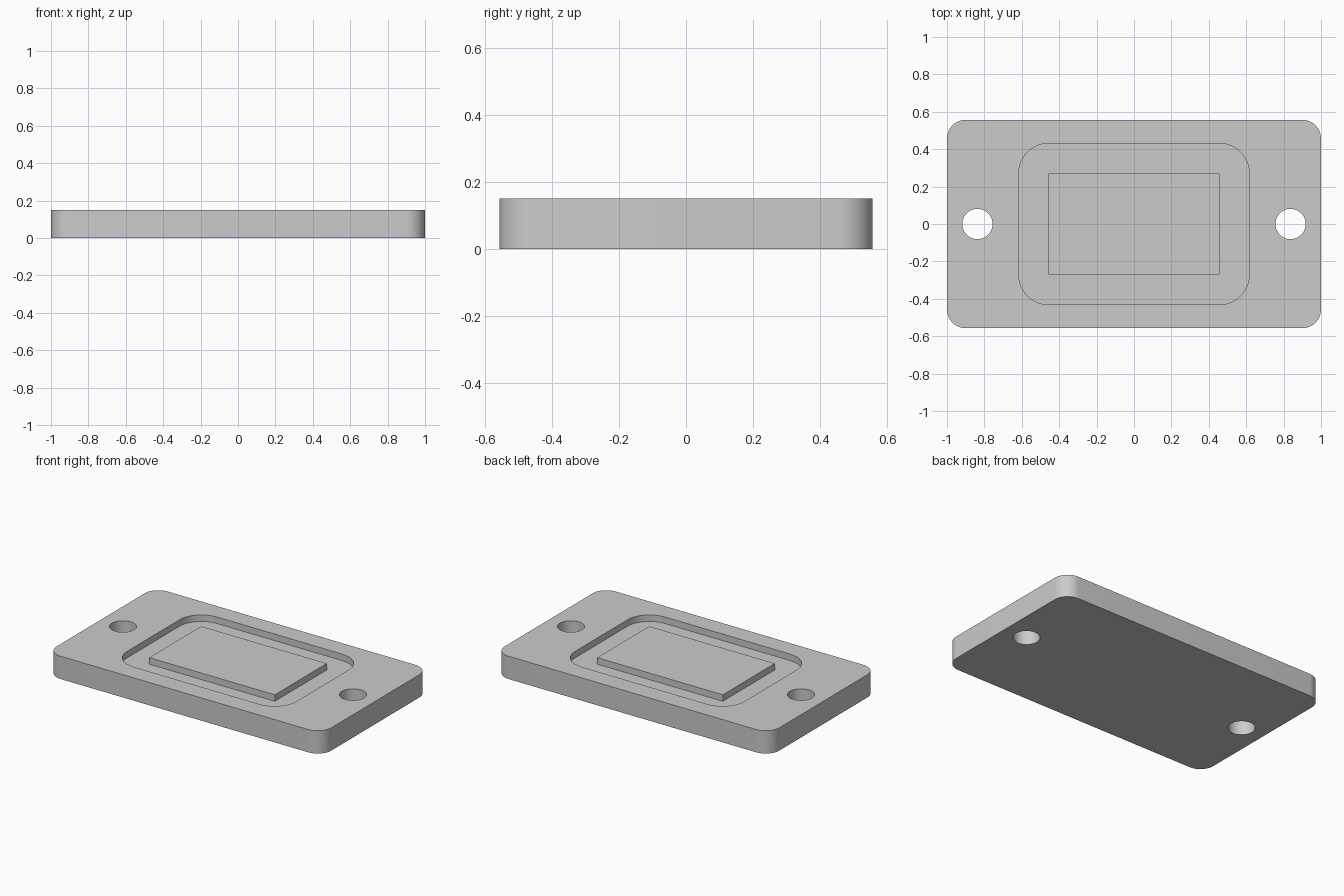
import bpy
import bmesh
from math import cos, sin, pi, radians

if "Cube" in bpy.data.objects:
    bpy.data.objects.remove(bpy.data.objects["Cube"], do_unlink=True)

THICKNESS = 0.15
POCKET_DEPTH = 0.043
FLOOR = THICKNESS - POCKET_DEPTH

grey = bpy.data.materials.new("plain_grey")
grey.use_nodes = True
grey.diffuse_color = (0.6, 0.6, 0.6, 1)
grey.node_tree.nodes["Principled BSDF"].inputs["Base Color"].default_value = grey.diffuse_color


def rounded_outline(half_x, half_y, radius, steps=14):
    """Counter-clockwise outline of a rectangle with rounded corners."""
    points = []
    for quarter, (sx, sy) in enumerate([(1, 1), (-1, 1), (-1, -1), (1, -1)]):
        for i in range(steps + 1 if radius else 1):
            a = (quarter + i / steps) * pi / 2
            points.append((sx * (half_x - radius) + radius * cos(a),
                           sy * (half_y - radius) + radius * sin(a)))
    return points


def circle_outline(x, radius, sides=48):
    return [(x + radius * cos(2 * pi * i / sides), radius * sin(2 * pi * i / sides))
            for i in range(sides)]


def prism(name, outline, bottom, top):
    """Extrude a flat outline between two heights."""
    bm = bmesh.new()
    face = bm.faces.new([bm.verts.new((x, y, bottom)) for x, y in outline])
    extruded = bmesh.ops.extrude_face_region(bm, geom=[face])["geom"]
    verts = [v for v in extruded if isinstance(v, bmesh.types.BMVert)]
    bmesh.ops.translate(bm, verts=verts, vec=(0, 0, top - bottom))
    bmesh.ops.recalc_face_normals(bm, faces=bm.faces)
    mesh = bpy.data.meshes.new(name)
    bm.to_mesh(mesh)
    bm.free()
    mesh.materials.append(grey)
    obj = bpy.data.objects.new(name, mesh)
    bpy.context.collection.objects.link(obj)
    return obj


def cut(target, cutter):
    """Subtract the cutter from the target, then discard it."""
    cutter.hide_render = True
    mod = target.modifiers.new("cut", 'BOOLEAN')
    mod.operation = 'DIFFERENCE'
    mod.solver = 'EXACT'
    mod.object = cutter
    bpy.context.view_layer.objects.active = target
    bpy.ops.object.modifier_apply(modifier=mod.name)
    bpy.data.objects.remove(cutter, do_unlink=True)


# Base plate with rounded corners
plate = prism("base_plate", rounded_outline(1, 0.557, 0.1), 0, THICKNESS)

# Shallow rounded pocket in the top
cut(plate, prism("pocket_cutter", rounded_outline(0.616, 0.431, 0.16), FLOOR, THICKNESS + 0.1))

# Mounting hole through each end
for side in (-1, 1):
    cut(plate, prism("hole_cutter", circle_outline(side * 0.837, 0.081), -0.1, THICKNESS + 0.1))

# Raised rectangular pad in the pocket, level with the plate top
prism("raised_pad", rounded_outline(0.457, 0.27, 0), FLOOR, THICKNESS)

# Smooth the curved walls, keep the rims sharp
bpy.ops.object.select_all(action='DESELECT')
plate.select_set(True)
bpy.context.view_layer.objects.active = plate
bpy.ops.object.shade_smooth_by_angle(angle=radians(30))
